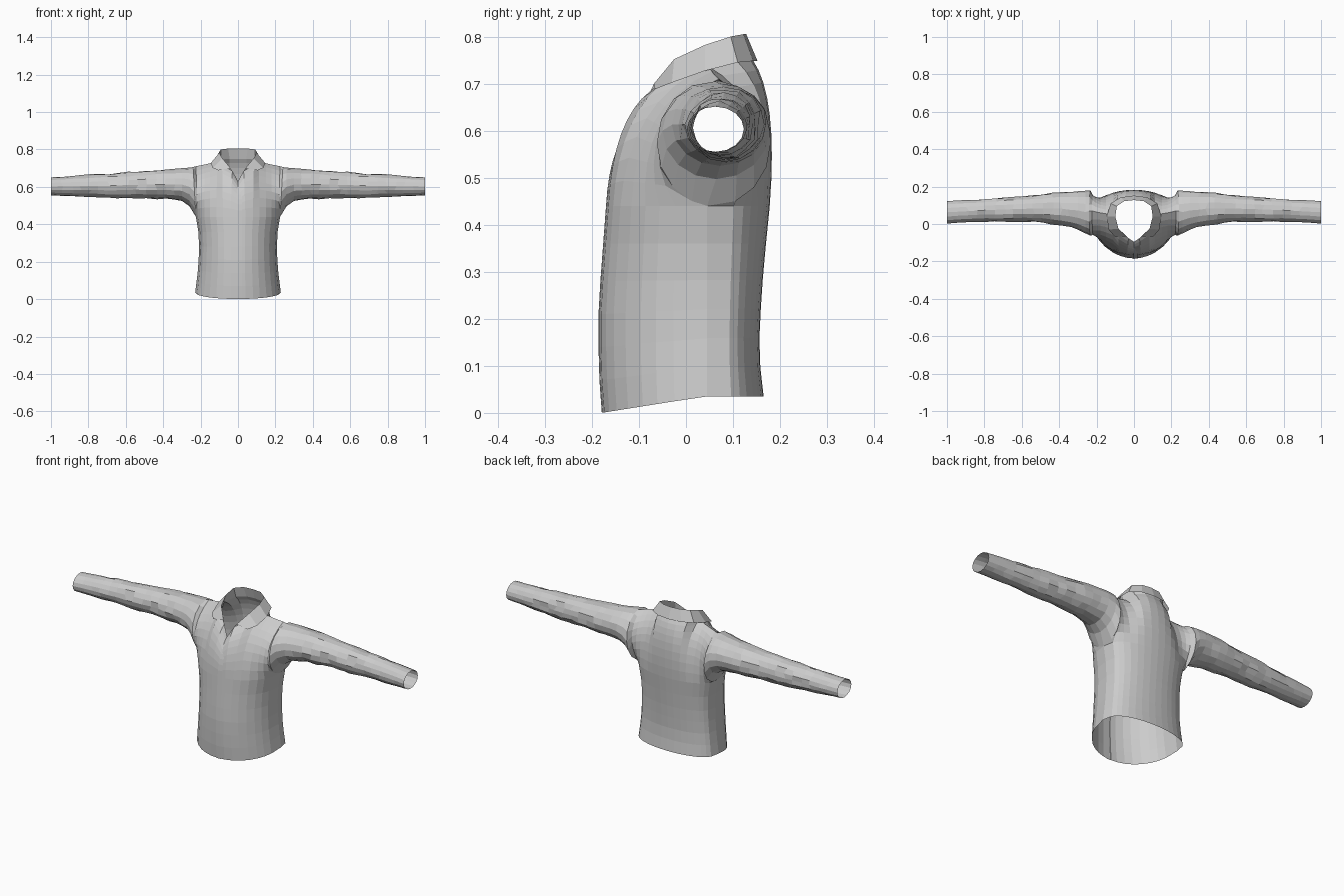
import bpy, bmesh, math, random
from mathutils import Vector as V

if "Cube" in bpy.data.objects:
    bpy.data.objects.remove(bpy.data.objects["Cube"])

random.seed(4)
H = 9          # points in the front half (and back half) of every section
YC = 0.045     # depth of the side seam


def grid_object(name, grids, mirror=True):
    """Skin lists of rows (None = gap) into one welded, flat-shaded sheet."""
    bm = bmesh.new()
    for rows in grids:
        vs = [[bm.verts.new(p) for p in row] for row in rows]
        for a, b in zip(vs, vs[1:]):
            for j in range(len(a) - 1):
                bm.faces.new((a[j], a[j + 1], b[j + 1], b[j]))
    bmesh.ops.remove_doubles(bm, verts=bm.verts, dist=0.0005)
    bmesh.ops.recalc_face_normals(bm, faces=bm.faces)
    me = bpy.data.meshes.new(name)
    bm.to_mesh(me)
    bm.free()
    ob = bpy.data.objects.new(name, me)
    bpy.context.collection.objects.link(ob)
    if mirror:
        m = ob.modifiers.new("mirror", 'MIRROR')
        m.merge_threshold = 0.001
    return ob


def bezier(a, c, b):
    return [a * (1 - s) ** 2 + c * 2 * s * (1 - s) + b * s * s
            for s in (k / (H - 1) for k in range(H))]


def lerp_table(table, x):
    for a, b in zip(table, table[1:]):
        if x <= b[0]:
            f = (x - a[0]) / (b[0] - a[0])
            return [p + (q - p) * f for p, q in zip(a, b)]
    return table[-1]


# Torso: half rings from hem to chest (z, half width, front y, back y)
RINGS = [(0.0, .229, -.177, .165), (.07, .221, -.182, .158), (.14, .214, -.184, .156),
         (.21, .210, -.184, .159), (.28, .208, -.180, .163), (.36, .212, -.174, .170),
         (.44, .225, -.168, .178)]
XS = [0, .04, .08, .115, .15, .18, .2, .215, .225]
K = len(XS) - 1


def half_ring(z, a, yf, yb):
    front, back = [], []
    for x in XS:
        s = x / XS[-1]
        c = math.sqrt(max(0, 1 - s * s))
        for out, y in ((front, YC + (yf - YC) * c ** .95), (back, YC + (yb - YC) * c ** .7)):
            lift = .035 * min(1, (y + .18) / .22) * max(0, 1 - z / .3)
            out.append(V((a * s, y, z + lift)))
    return front, back


lower = []
for r in RINGS:
    f, b = half_ring(*r)
    lower.append(f + b[-2::-1])
chest_f, chest_b = half_ring(*RINGS[-1])

# Yoke: sections from front chest over the shoulder to the back chest
shoulder = [V(p) for p in ((.112, .045, .738), (.15, .055, .726), (.18, .06, .719),
                           (.205, .065, .714), (.225, .07, .71), (.24, .07, .706))]
neck_f = [V((0, -.095, .63)), V((.03, -.075, .685)), V((.085, -.03, .715))]
neck_b = [V((0, .142, .75)), V((.045, .137, .75)), V((.09, .11, .746))]
tops_f, tops_b = neck_f + shoulder, neck_b + shoulder
fronts, backs = [], []
for i in range(K):
    w = (max(0, i - 3) / 5) ** 2
    for base, top, k, out in ((chest_f[i], tops_f[i], -.18, fronts),
                              (chest_b[i], tops_b[i], .19, backs)):
        ctrl = V((base.x * .4 + top.x * .6, base.y + .1 * (top.y - base.y) + k * w,
                  base.z + (top.z - base.z) * (.75 - .15 * w)))
        if k > 0 and i < 4:
            ctrl.y = base.y + .018
        out.append(bezier(base, ctrl, top))

# Sleeve: closed loops (x, bottom z, top z, front y, back y)
SLEEVE = [(.225, .44, .706, -.062, .18), (.26, .497, .703, -.05, .178), (.30, .525, .700, -.03, .175),
          (.40, .535, .693, -.003, .168), (.55, .54, .682, .01, .155), (.70, .54, .671, .012, .143),
          (.85, .548, .661, .012, .131), (1.0, .555, .651, .002, .123)]


def sleeve_loop(x, wrinkle):
    _, z0, z1, y0, y1 = lerp_table(SLEEVE, x)
    pts = []
    for k in range(2 * H - 2):
        a = math.pi * k / (H - 1)
        r = 1 + random.uniform(-1, .6) * wrinkle
        pts.append(V((x + random.uniform(-.01, .01) * (wrinkle > 0),
                      (y0 + y1) / 2 - (y1 - y0) / 2 * math.sin(a) * r,
                      (z0 + z1) / 2 - (z1 - z0) / 2 * math.cos(a) * r)))
    return pts + [pts[0].copy()]


armhole = sleeve_loop(.225, 0)
for p in armhole:
    p.x = .225 + .015 * (p.z - .44) / .266
armhole[0] = chest_f[K].copy()
armhole[-1] = chest_f[K].copy()
armhole[H - 1] = shoulder[-1].copy()
fronts.append(armhole[:H])
backs.append(armhole[:H - 2:-1])
loops = [armhole] + [sleeve_loop(x, w) for x, w in (
    (.26, 0), (.30, 0), (.345, .03), (.39, .05), (.44, .07), (.49, .08), (.54, .08), (.59, .07),
    (.64, .07), (.69, .08), (.74, .08), (.79, .07), (.84, .06), (.89, .05), (.94, .03), (1.0, 0))]
grid_object("shirt_body_and_sleeves", [lower, fronts, backs, loops])

# Folded collar: neckline, top fold and outer flap edge, front to back
base = [(.03, -.075, .685), (.085, -.03, .715), (.112, .045, .738),
        (.09, .11, .746), (.045, .137, .75), (0, .142, .75)]
fold = [(.04, -.068, .70), (.083, -.025, .752), (.10, .04, .782),
        (.092, .095, .80), (.052, .122, .805), (0, .128, .805)]
flap = [(.105, -.066, .688), (.135, -.03, .702), (.146, .04, .727),
        (.125, .11, .745), (.07, .143, .748), (0, .152, .748)]
grid_object("collar", [[base, fold, flap]])

# Front placket: slim overlapping strip down the centre
line = [r[0] for r in lower] + fronts[0][1:]
strip = [[p + V((dx, dy, 0)) for dx, dy in ((-.004, .004), (-.004, -.002), (.022, -.001))]
         for p in line[:-2]]
grid_object("front_placket", [strip], mirror=False)
